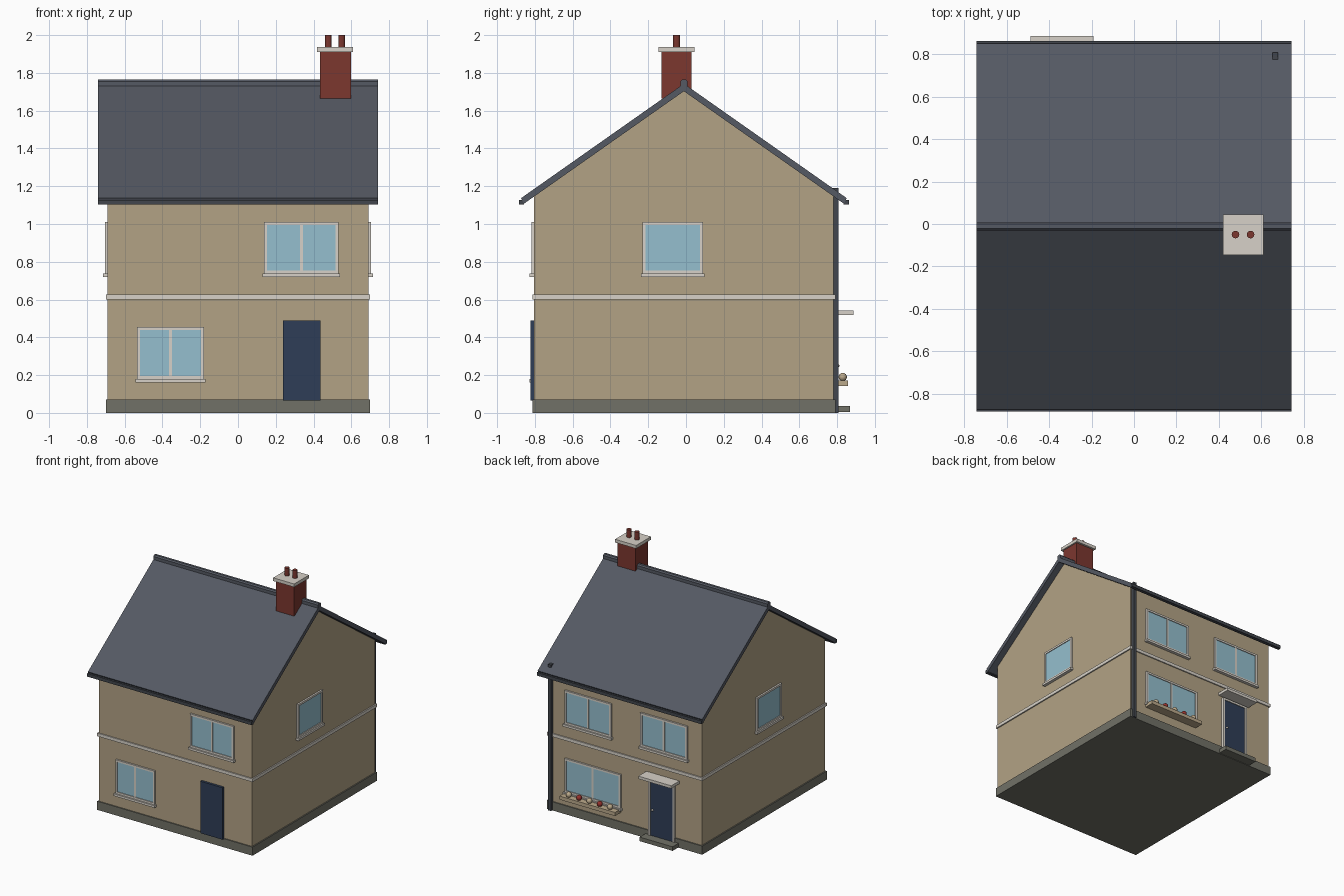
import bpy, bmesh, math

if "Cube" in bpy.data.objects:
    bpy.data.objects.remove(bpy.data.objects["Cube"])

def mat(name, r, g, b):
    m = bpy.data.materials.new(name)
    m.diffuse_color = (r, g, b, 1)
    m.use_nodes = True
    m.node_tree.nodes["Principled BSDF"].inputs["Base Color"].default_value = m.diffuse_color
    return m

WALL = mat("tan_wall", .45, .365, .235)
ROOF = mat("slate", .09, .10, .125)
TRIM = mat("pale_trim", .68, .64, .58)
GLASS = mat("glass_blue", .30, .52, .62)
BRICK = mat("brick_red", .20, .038, .028)
DOOR = mat("navy", .028, .048, .095)
STONE = mat("plinth_grey", .165, .165, .135)
GUTTER = mat("dark_grey", .055, .062, .075)
CREAM = mat("cream", .50, .40, .26)
BLOOM = mat("bloom_red", .30, .03, .025)

CY = -0.011            # centre line of the house
HX, HY = 0.69, 0.793   # half sizes of the walls

def finish(name, bm, m):
    bmesh.ops.recalc_face_normals(bm, faces=bm.faces)
    me = bpy.data.meshes.new(name)
    bm.to_mesh(me)
    bm.free()
    me.materials.append(m)
    o = bpy.data.objects.new(name, me)
    bpy.context.collection.objects.link(o)
    return o

def box(name, x0, x1, y0, y1, z0, z1, m):
    bm = bmesh.new()
    bmesh.ops.create_cube(bm, size=1)
    for v in bm.verts:
        v.co = (x1 if v.co.x > 0 else x0, y1 if v.co.y > 0 else y0, z1 if v.co.z > 0 else z0)
    return finish(name, bm, m)

def extrude_x(name, profile, hx, m):
    """Extrude a closed (y, z) profile along x."""
    bm = bmesh.new()
    f = bm.faces.new([bm.verts.new((-hx, CY + y, z)) for y, z in profile])
    new = bmesh.ops.extrude_face_region(bm, geom=[f])["geom"]
    bmesh.ops.translate(bm, vec=(2 * hx, 0, 0), verts=[v for v in new if isinstance(v, bmesh.types.BMVert)])
    return finish(name, bm, m)

def wall_box(name, side, u0, u1, z0, z1, out, m):
    """Plate on a wall: u runs along x (front/back) or y (left/right)."""
    inn = -0.01
    if side == "front":
        return box(name, u0, u1, CY - HY - out, CY - HY - inn, z0, z1, m)
    if side == "back":
        return box(name, u0, u1, CY + HY + inn, CY + HY + out, z0, z1, m)
    if side == "left":
        return box(name, -HX - out, -HX - inn, u0, u1, z0, z1, m)
    return box(name, HX + inn, HX + out, u0, u1, z0, z1, m)

def window(side, u0, u1, z0, z1, mullion=True):
    t, d = 0.016, 0.014
    n = side + "_window_"
    wall_box(n + "glass", side, u0 + t, u1 - t, z0, z1 - t, 0.008, GLASS)
    wall_box(n + "frame_a", side, u0, u0 + t, z0, z1, d, TRIM)
    wall_box(n + "frame_b", side, u1 - t, u1, z0, z1, d, TRIM)
    wall_box(n + "head", side, u0 + t, u1 - t, z1 - t, z1, d, TRIM)
    wall_box(n + "bottom_rail", side, u0 + t, u1 - t, z0, z0 + t, d, TRIM)
    if mullion:
        c = (u0 + u1) / 2
        wall_box(n + "mullion", side, c - .008, c + .008, z0 + t, z1 - t, 0.012, TRIM)
    wall_box(n + "sill", side, u0 - .008, u1 + .008, z0 - .018, z0, 0.025, TRIM)

# walls with gables, plinth and string course
extrude_x("walls", [(-HY, .03), (HY, .03), (HY, 1.165), (0, 1.715), (-HY, 1.165)], HX, WALL)
box("plinth", -.70, .70, CY - HY - .009, CY + HY + .009, 0, .07, STONE)
box("string_course", -.70, .70, CY - HY - .009, CY + HY + .009, .60, .626, TRIM)

# roof slab, ridge and gutters
E, S = 0.862, 0.703
extrude_x("roof", [(-E, 1.743 - S * E), (0, 1.743), (E, 1.743 - S * E), (E - .015, 1.703 - S * (E - .015)),
                   (0, 1.703), (-E + .015, 1.703 - S * (E - .015))], .742, ROOF)
extrude_x("ridge", [(-.019, 1.722), (.019, 1.722), (.019, 1.755), (.010, 1.765), (-.010, 1.765), (-.019, 1.755)], .742, ROOF)
for s in (-1, 1):
    extrude_x("gutter", [(s * .846, 1.102), (s * .873, 1.102), (s * .873, 1.128), (s * .846, 1.128)], .742, GUTTER)
box("downpipe", .652, .679, .775, .807, 0, 1.19, GUTTER)

# chimney with cap and pots
box("chimney", .435, .597, -.130, .028, 1.664, 1.915, BRICK)
box("chimney_cap", .419, .609, -.146, .044, 1.91, 1.936, TRIM)
for x in (.478, .549):
    bm = bmesh.new()
    bmesh.ops.create_cone(bm, cap_ends=True, segments=12, radius1=.018, radius2=.018, depth=.07)
    bmesh.ops.translate(bm, vec=(x, -.05, 1.965), verts=bm.verts)
    finish("chimney_pot", bm, BRICK)

# windows
window("front", -.534, -.180, .18, .456)
window("front", .138, .532, .737, 1.01)
window("back", .12, .54, .737, 1.01)
window("back", -.565, -.143, .737, 1.01)
window("back", .035, .54, .18, .456)
window("left", -.23, .09, .737, 1.01, False)
window("right", -.23, .09, .737, 1.01, False)

# doors
wall_box("front_door", "front", .238, .438, .065, .488, .020, DOOR)
wall_box("back_door", "back", -.438, -.238, .035, .488, .014, DOOR)
for u in (-.455, -.238):
    wall_box("door_jamb", "back", u, u + .017, .035, .505, .020, TRIM)
wall_box("door_head", "back", -.438, -.238, .488, .505, .020, TRIM)
wall_box("door_canopy", "back", -.487, -.19, .518, .541, .104, TRIM)
wall_box("door_step", "back", -.487, -.19, .004, .037, .086, STONE)

def ball(name, x, y, z, r, m):
    bm = bmesh.new()
    bmesh.ops.create_uvsphere(bm, u_segments=12, v_segments=8, radius=r)
    bmesh.ops.translate(bm, vec=(x, y, z), verts=bm.verts)
    for f in bm.faces:
        f.smooth = True
    finish(name, bm, m)

ball("door_knob", -.258, .803, .25, .009, TRIM)

# flower box on the back window
wall_box("flower_box", "back", .04, .54, .143, .172, .075, CREAM)
for i in range(5):
    ball("flower", .476 - i * .093, .83, .19, .022, BLOOM if i % 2 else CREAM)
